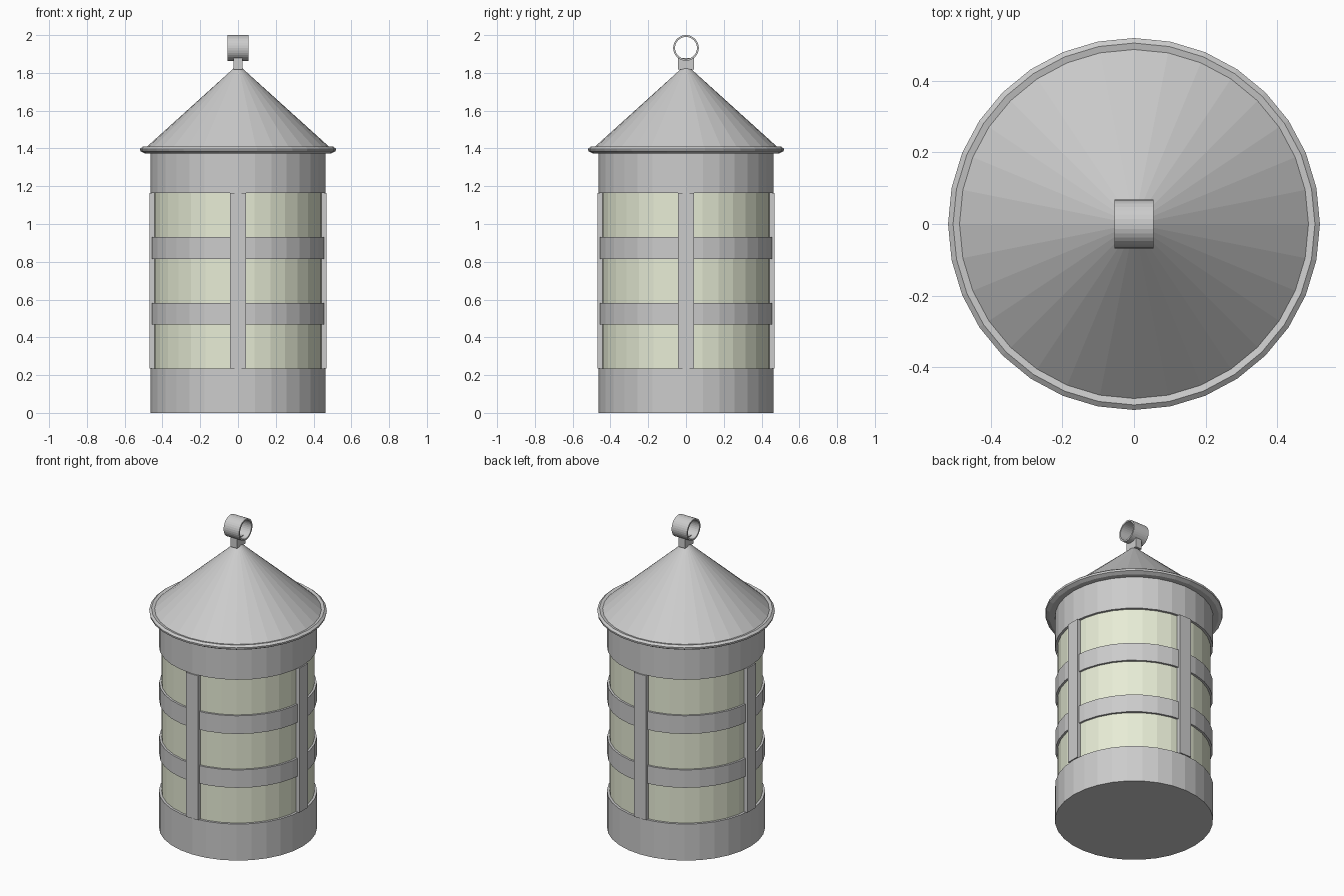
import bpy, bmesh
from math import pi, sin, cos

if "Cube" in bpy.data.objects:
    bpy.data.objects.remove(bpy.data.objects["Cube"])

SIDES = 32


def make_object(name, bm, material=None):
    bmesh.ops.remove_doubles(bm, verts=bm.verts, dist=1e-5)
    bmesh.ops.recalc_face_normals(bm, faces=bm.faces)
    mesh = bpy.data.meshes.new(name)
    bm.to_mesh(mesh)
    bm.free()
    obj = bpy.data.objects.new(name, mesh)
    bpy.context.collection.objects.link(obj)
    if material:
        mesh.materials.append(material)
    return obj


def lathe(name, profile, closed=False, material=None):
    """Spin a (radius, z) profile around the z axis."""
    bm = bmesh.new()
    rings = []
    for r, z in profile:
        if r == 0:
            rings.append([bm.verts.new((0, 0, z))] * SIDES)
        else:
            rings.append([bm.verts.new((r * cos(2 * pi * i / SIDES),
                                        r * sin(2 * pi * i / SIDES), z))
                          for i in range(SIDES)])
    pairs = list(zip(rings, rings[1:]))
    if closed:
        pairs.append((rings[-1], rings[0]))
    for a, b in pairs:
        for i in range(SIDES):
            j = (i + 1) % SIDES
            bm.faces.new(list(dict.fromkeys((a[i], a[j], b[j], b[i]))))
    return make_object(name, bm, material)


def band(name, z0, z1, outer, inner):
    return lathe(name, [(outer, z0), (outer, z1), (inner, z1), (inner, z0)], closed=True)


def box(name, size, center):
    bm = bmesh.new()
    bmesh.ops.create_cube(bm, size=1)
    for v in bm.verts:
        v.co = [c * s + o for c, s, o in zip(v.co, size, center)]
    return make_object(name, bm)


glass = bpy.data.materials.new("pale_glass")
glass.diffuse_color = (0.80, 0.84, 0.67, 1)
glass.use_nodes = True
glass.node_tree.nodes["Principled BSDF"].inputs["Base Color"].default_value = glass.diffuse_color

# Body: solid base, glass cylinder and metal bands
lathe("base", [(0, 0), (0.462, 0), (0.462, 0.235), (0, 0.235)])
lathe("glass_cylinder", [(0.447, 0.235), (0.447, 1.165)], material=glass)
band("lower_band", 0.468, 0.583, 0.46, 0.44)
band("upper_band", 0.815, 0.932, 0.46, 0.44)
lathe("top_collar", [(0, 1.165), (0.462, 1.165), (0.462, 1.38), (0, 1.38)])

# Four upright bars
for i, side in enumerate(("right", "back", "left", "front")):
    bar = box(side + "_bar", (0.04, 0.086, 0.93), (0.448, 0, 0.70))
    bar.rotation_euler.z = i * pi / 2

# Conical roof with rolled rim
lathe("roof", [(0, 1.845), (0.487, 1.405), (0.505, 1.409), (0.519, 1.398),
               (0.517, 1.386), (0.495, 1.374), (0, 1.374)])

# Hanging lug and ring
box("hanger_lug", (0.045, 0.086, 0.062), (0, 0, 1.849))
ring = band("hanger_ring", -0.055, 0.055, 0.068, 0.058)
ring.rotation_euler.y = pi / 2
ring.location.z = 1.932
